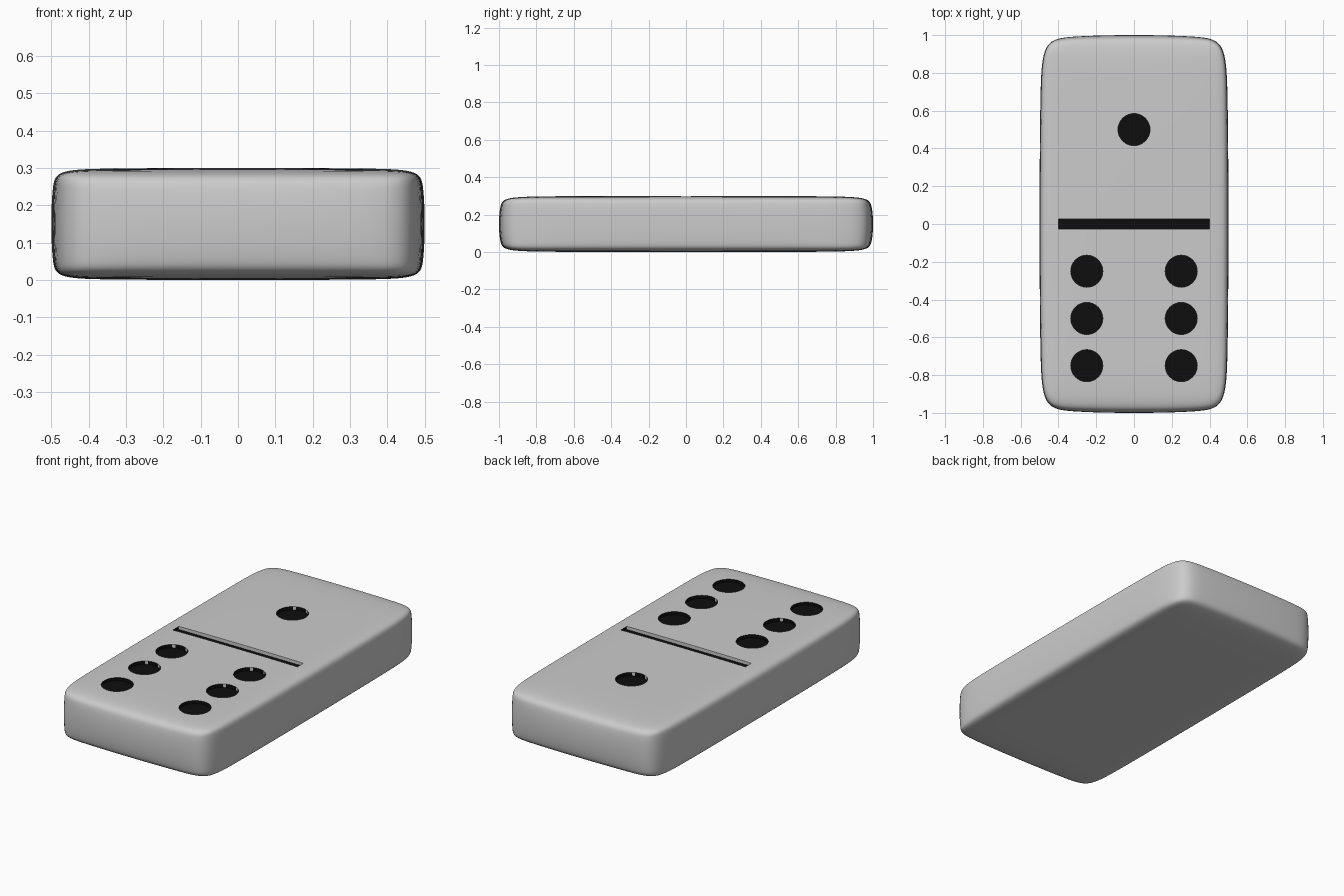
import bpy
from mathutils import Vector

if "Cube" in bpy.data.objects:
    bpy.data.objects.remove(bpy.data.objects["Cube"])

HX, HY, H = 0.5, 1.0, 0.3      # half width, half length, height
DEPTH = 0.02                   # depth of the sunken marks


def apply(obj, kind, **settings):
    bpy.context.view_layer.objects.active = obj
    mod = obj.modifiers.new(kind.title(), kind)
    for key, value in settings.items():
        setattr(mod, key, value)
    bpy.ops.object.modifier_apply(modifier=mod.name)


# Tile body: bevelled, subdivided cube, then stretched to tile proportions
bpy.ops.mesh.primitive_cube_add(size=2)
tile = bpy.context.object
tile.name = "domino_tile"
apply(tile, 'BEVEL', width=0.07, segments=1, limit_method='NONE')
apply(tile, 'SUBSURF', levels=4)
top = Vector([max(abs(v.co[i]) for v in tile.data.vertices) for i in range(3)])
for v in tile.data.vertices:
    n = [v.co[i] / top[i] for i in range(3)]
    v.co = (n[0] * HX, n[1] * HY, (n[2] + 1) * H / 2)


# Sunken marks: one pip, dividing bar, six pips
def cut(cutter):
    apply(tile, 'BOOLEAN', operation='DIFFERENCE', object=cutter, solver='EXACT')
    bpy.data.objects.remove(cutter)


pips = [(0, 0.5)] + [(x, y) for x in (-0.25, 0.25) for y in (-0.25, -0.5, -0.75)]
for x, y in pips:
    bpy.ops.mesh.primitive_cylinder_add(vertices=32, radius=0.085, depth=0.2,
                                        location=(x, y, H - DEPTH + 0.1))
    bpy.context.object.hide_render = True
    cut(bpy.context.object)
bpy.ops.mesh.primitive_cube_add(size=1, location=(0, 0, H - DEPTH + 0.1))
bar = bpy.context.object
bar.hide_render = True
bar.scale = (0.8, 0.055, 0.2)
bpy.context.view_layer.update()
cut(bar)

# Black paint on the floors and walls of the marks
black = bpy.data.materials.new("black_paint")
black.diffuse_color = (0.004, 0.004, 0.004, 1)
black.use_nodes = True
black.node_tree.nodes["Principled BSDF"].inputs["Base Color"].default_value = black.diffuse_color
tile.data.materials.clear()
tile.data.materials.append(None)
tile.data.materials.append(black)
for p in tile.data.polygons:
    c = p.center
    inside = abs(c.x) < 0.42 and abs(c.y) < 0.86 and 0.2 < c.z < H - DEPTH * 0.4
    p.material_index = 1 if inside else 0

tile.select_set(True)
bpy.context.view_layer.objects.active = tile
bpy.ops.object.shade_smooth_by_angle(angle=0.6)
